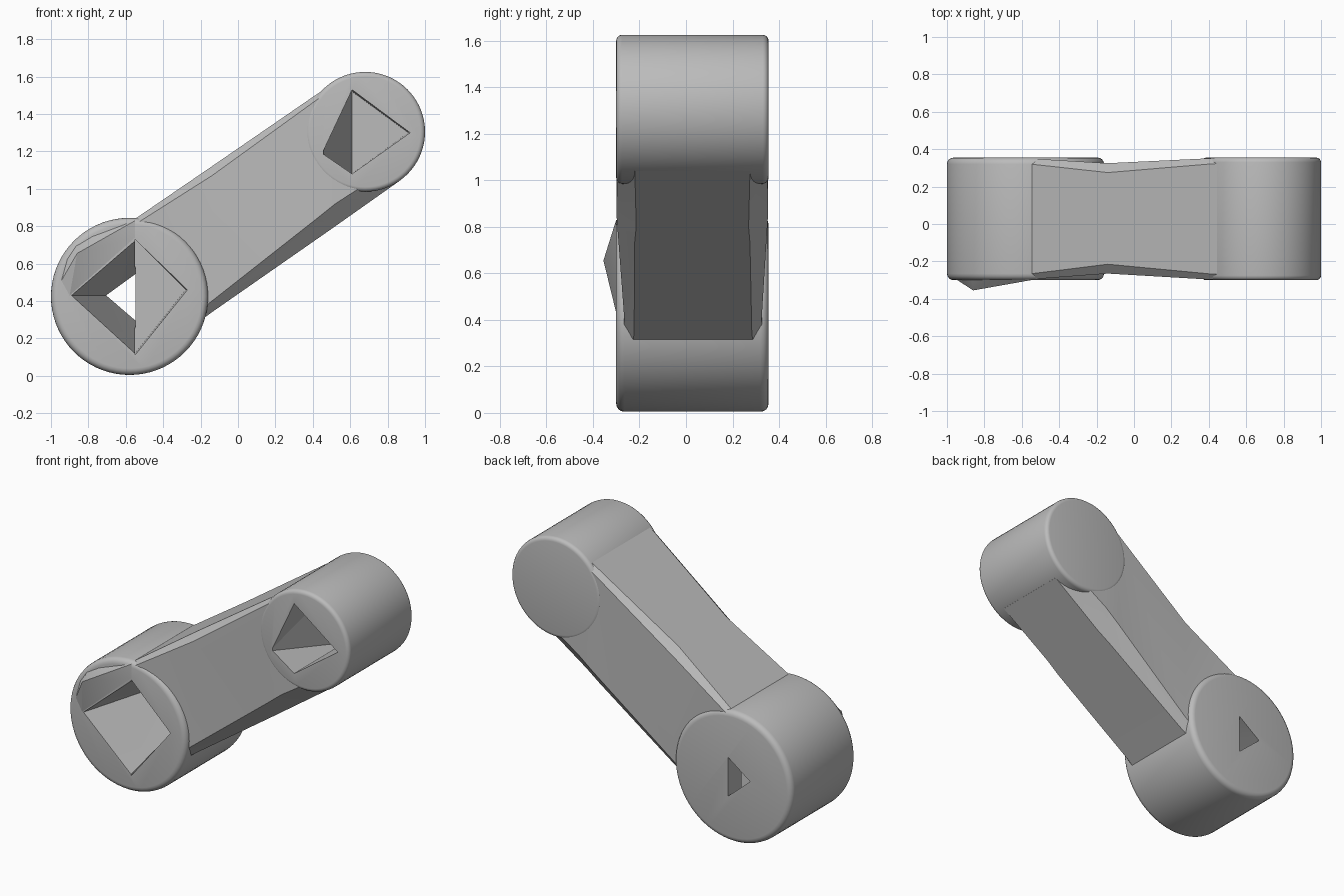
import bpy, bmesh, math
from mathutils import Matrix, Vector

cube = bpy.data.objects.get("Cube")
if cube:
    bpy.data.objects.remove(cube, do_unlink=True)

# Single plain grey finish
grey = bpy.data.materials.new("plain_grey")
grey.use_nodes = True
grey.diffuse_color = (0.5, 0.5, 0.5, 1)
grey.node_tree.nodes["Principled BSDF"].inputs["Base Color"].default_value = (0.5, 0.5, 0.5, 1)


def finish(name, bm):
    bmesh.ops.recalc_face_normals(bm, faces=bm.faces)
    mesh = bpy.data.meshes.new(name)
    bm.to_mesh(mesh)
    bm.free()
    mesh.materials.append(grey)
    obj = bpy.data.objects.new(name, mesh)
    bpy.context.collection.objects.link(obj)
    return obj


def hub(name, x, z, radius, front, back, rim):
    """Cylinder lying along y with rounded rims."""
    bm = bmesh.new()
    turn = Matrix.Translation((x, (front + back) / 2, z)) @ Matrix.Rotation(math.pi / 2, 4, 'X')
    bmesh.ops.create_cone(bm, cap_ends=True, segments=72, radius1=radius, radius2=radius,
                          depth=back - front, matrix=turn)
    rims = [e for e in bm.edges if abs(e.verts[0].co.y - e.verts[1].co.y) < 0.001]
    bmesh.ops.bevel(bm, geom=rims, offset=rim, segments=4, profile=0.5, affect='EDGES')
    return finish(name, bm)


def hull(name, points):
    bm = bmesh.new()
    for p in points:
        bm.verts.new(p)
    result = bmesh.ops.convex_hull(bm, input=bm.verts)
    loose = {v for v in result["geom_interior"] if isinstance(v, bmesh.types.BMVert)}
    bmesh.ops.delete(bm, geom=list(loose), context='VERTS')
    return finish(name, bm)


def prism(name, front_xz, front_y, back_xz, back_y):
    return hull(name, [(x, front_y, z) for x, z in front_xz] + [(x, back_y, z) for x, z in back_xz])


def loft(name, sections):
    """Chamfered box lofted along x: x, bottom, top, front, back, low chamfer, high chamfer."""
    bm = bmesh.new()
    rings = []
    for x, zb, zt, yf, yb, low, high in sections:
        outline = [(yf + low * 0.7, zb), (yb - low * 0.7, zb), (yb, zb + low), (yb, zt - high),
                   (yb - high, zt), (yf + high, zt), (yf, zt - high), (yf, zb + low)]
        rings.append([bm.verts.new((x, y, z)) for y, z in outline])
    for a, b in zip(rings, rings[1:]):
        for i in range(8):
            j = (i + 1) % 8
            bm.faces.new((a[i], a[j], b[j], b[i]))
    bm.faces.new(rings[0])
    bm.faces.new(rings[-1])
    return finish(name, bm)


# Main parts
lower_hub = hub("lower_hub", -0.58, 0.425, 0.42, -0.30, 0.355, 0.035)
upper_hub = hub("upper_hub", 0.68, 1.305, 0.32, -0.30, 0.355, 0.025)
arm = loft("arm", [
    (-0.55, 0.04, 0.84, -0.296, 0.35, 0.03, 0.03),
    (-0.14, 0.34, 1.12, -0.265, 0.325, 0.06, 0.05),
    (0.42, 0.73, 1.505, -0.298, 0.352, 0.11, 0.03),
    (0.52, 0.80, 1.57, -0.298, 0.353, 0.12, 0.03),
    (0.86, 1.04, 1.52, -0.29, 0.345, 0.10, 0.03)])
# Shallow raised ridge on the lower hub's front rim
ridge = hull("rim_ridge", [
    (-0.86, -0.355, 0.655), (-0.99, -0.27, 0.43), (-0.9, -0.30, 0.43), (-0.55, -0.30, 0.83),
    (-0.55, -0.30, 0.74), (-0.87, -0.26, 0.72), (-0.95, -0.26, 0.60), (-0.72, -0.26, 0.81)])

# Pocket cutters: square pockets with a tapered half
cutters = [
    prism("lower_taper_cutter", [(-0.91, 0.43), (-0.549, 0.74), (-0.549, 0.10)], -0.37,
          [(-0.70, 0.43), (-0.549, 0.54), (-0.549, 0.30)], 0.37),
    prism("lower_pocket_cutter", [(-0.551, 0.73), (-0.27, 0.46), (-0.551, 0.11)], -0.37,
          [(-0.551, 0.73), (-0.28, 0.46), (-0.551, 0.12)], 0.22),
    prism("upper_pocket_cutter", [(0.45, 1.19), (0.61, 1.53), (0.92, 1.30), (0.61, 1.08)], -0.32,
          [(0.61, 1.52), (0.91, 1.30), (0.61, 1.08)], 0.22)]

for part in (lower_hub, upper_hub, arm, ridge):
    bpy.ops.object.select_all(action='DESELECT')
    part.select_set(True)
    bpy.context.view_layer.objects.active = part
    for cutter in cutters:
        cutter.hide_render = True
        cut = part.modifiers.new(cutter.name, 'BOOLEAN')
        cut.operation = 'DIFFERENCE'
        cut.solver = 'EXACT'
        cut.object = cutter
        bpy.ops.object.modifier_apply(modifier=cut.name)
    bpy.ops.object.shade_smooth_by_angle(angle=math.radians(25))

for cutter in cutters:
    bpy.data.objects.remove(cutter, do_unlink=True)
